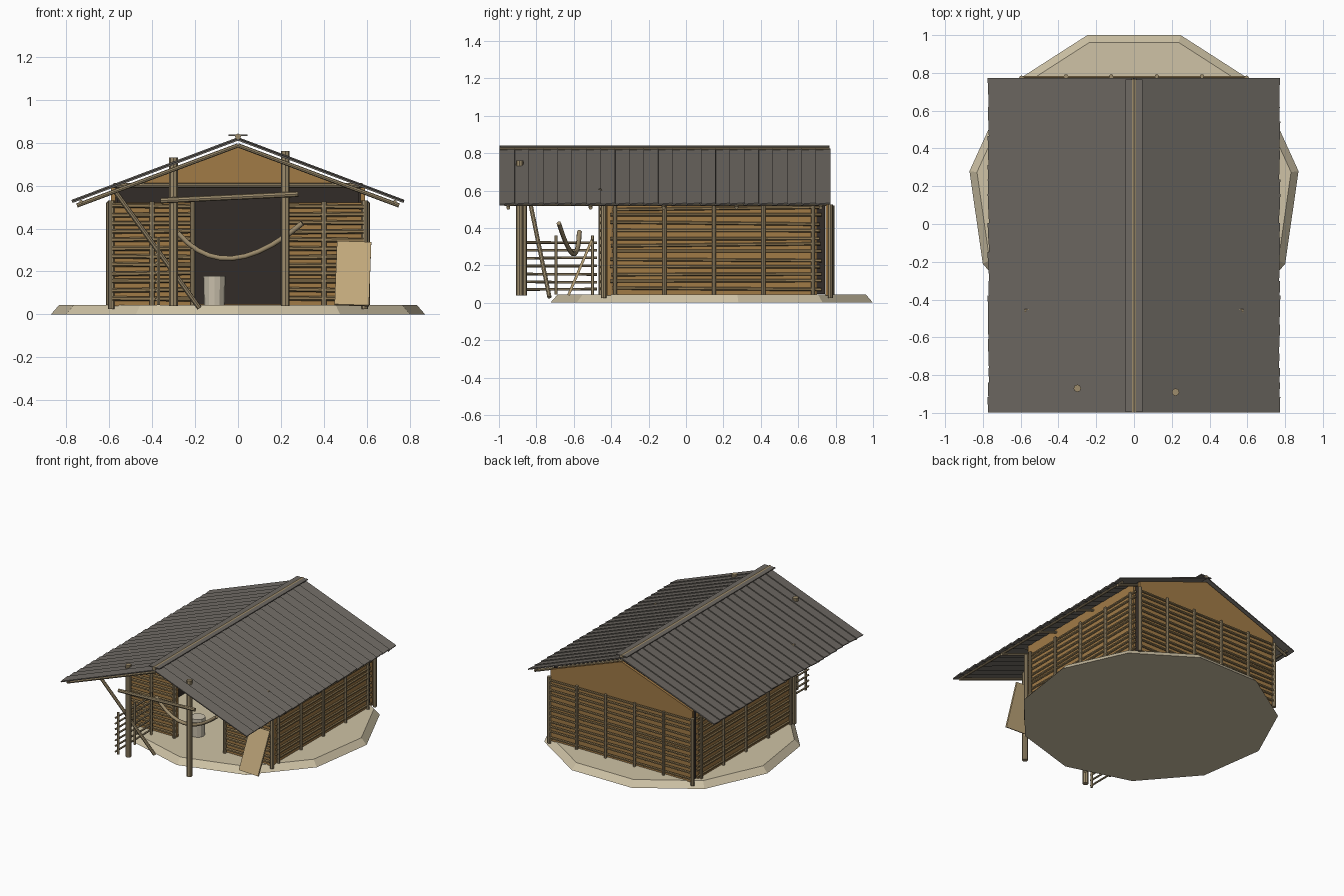
import bpy, bmesh, random
from math import atan2, sin, cos, pi, radians
from mathutils import Vector, Matrix

if "Cube" in bpy.data.objects:
    bpy.data.objects.remove(bpy.data.objects["Cube"])

random.seed(4)


def material(name, hexa):
    rgb = [(int(hexa[i:i + 2], 16) / 255) ** 2.2 for i in (0, 2, 4)]
    m = bpy.data.materials.new(name)
    m.diffuse_color = (*rgb, 1)
    m.use_nodes = True
    m.node_tree.nodes["Principled BSDF"].inputs["Base Color"].default_value = m.diffuse_color
    return m


POLE = material("weathered_wood", "9C8B6C")
STICK = material("stick_wood", "8E7853")
WALL = material("mud_wall", "A07A48")
DARK = material("dark_lining", "36302D")
ROOF = material("roof_grey", "6E6963")
EARTH = material("pale_earth", "CDC1A4")
BOARD = material("board_wood", "BFA67A")
PAIL = material("pail_cream", "C8BFAB")


def finish(bm, name, mat):
    bmesh.ops.recalc_face_normals(bm, faces=bm.faces)
    me = bpy.data.meshes.new(name)
    bm.to_mesh(me)
    bm.free()
    me.materials.append(mat)
    ob = bpy.data.objects.new(name, me)
    bpy.context.collection.objects.link(ob)
    return ob


def add_pole(bm, a, b, r, sides=8, r2=None):
    a, b = Vector(a), Vector(b)
    d = b - a
    mat = Matrix.Translation((a + b) / 2) @ d.to_track_quat('Z', 'Y').to_matrix().to_4x4()
    bmesh.ops.create_cone(bm, cap_ends=True, segments=sides, radius1=r,
                          radius2=r2 or r, depth=d.length, matrix=mat)


def poles(name, items, mat=POLE, sides=8):
    bm = bmesh.new()
    for a, b, r in items:
        add_pole(bm, a, b, r, sides)
    return finish(bm, name, mat)


def add_box(bm, lo, hi, rot=None):
    lo, hi = Vector(lo), Vector(hi)
    mat = Matrix.Translation((lo + hi) / 2) @ (rot or Matrix()) @ Matrix.Diagonal((*(hi - lo), 1))
    bmesh.ops.create_cube(bm, size=1, matrix=mat)


def boxes(name, items, mat):
    bm = bmesh.new()
    for it in items:
        add_box(bm, *it)
    return finish(bm, name, mat)


def prism_y(name, pts, y0, y1, mat):
    bm = bmesh.new()
    f = bm.faces.new([bm.verts.new((x, y0, z)) for x, z in pts])
    g = bmesh.ops.extrude_face_region(bm, geom=[f])
    bmesh.ops.translate(bm, vec=(0, y1 - y0, 0),
                        verts=[v for v in g['geom'] if isinstance(v, bmesh.types.BMVert)])
    return finish(bm, name, mat)


# eleven-sided earth mound
bm = bmesh.new()
rings = []
for r, z in ((0.88, 0), (0.84, 0.045)):
    rings.append([bm.verts.new((r * cos(-pi / 2 + i * 2 * pi / 11),
                                0.155 + r * sin(-pi / 2 + i * 2 * pi / 11), z)) for i in range(11)])
for i in range(11):
    j = (i + 1) % 11
    bm.faces.new((rings[0][i], rings[0][j], rings[1][j], rings[1][i]))
bm.faces.new(rings[0])
bm.faces.new(rings[1])
finish(bm, "earth_base", EARTH)

# walls: sides, front panels, back wall and gables, dark lining
boxes("side_walls", [((s * 0.58 - 0.01, -0.42, 0.04), (s * 0.58 + 0.01, 0.70, 0.59)) for s in (-1, 1)], WALL)
boxes("front_walls", [((-0.58, -0.44, 0.04), (-0.2, -0.42, 0.52)),
                      ((0.2, -0.44, 0.04), (0.58, -0.42, 0.52))], WALL)
prism_y("back_wall", [(-0.59, 0.04), (0.59, 0.04), (0.59, 0.575), (0, 0.79), (-0.59, 0.575)], 0.745, 0.765, WALL)
prism_y("front_gable", [(-0.55, 0.59), (0.55, 0.59), (0, 0.79)], -0.44, -0.42, WALL)
boxes("dark_lining", [((-0.575, 0.70, 0.046), (0.575, 0.744, 0.59)),
                      ((-0.569, -0.41, 0.046), (-0.56, 0.70, 0.59)),
                      ((0.56, -0.41, 0.046), (0.569, 0.70, 0.59))], DARK)

# horizontal sticks and uprights on every wall
ROWS = [0.075 + i * 0.039 for i in range(12)]
jit = lambda a=0.007: random.uniform(-a, a)
sticks, ups = [], []
for z in ROWS:
    for s in (-1, 1):
        sticks.append(((s * 0.597, -0.40 + jit(), z + jit()), (s * 0.597, 0.72 + jit(), z + jit()), 0.009))
        sticks.append(((s * 0.2, -0.45, z + jit(0.004)), (s * 0.585, -0.45, z + jit(0.004)), 0.011))
    sticks.append(((-0.59, 0.775, z + jit()), (0.59, 0.775, z + jit()), 0.009))
for s in (-1, 1):
    ups += [((s * 0.603, -0.38 + i * 0.265, 0.045), (s * 0.603, -0.38 + i * 0.265, 0.52), 0.011) for i in range(5)]
    ups += [((s * x, -0.455, 0.04), (s * x, -0.455, 0.525), 0.012) for x in (0.21, 0.40)]
    ups.append(((s * 0.59, -0.44, 0.025), (s * 0.59, -0.44, 0.53), 0.015))
    ups.append(((s * 0.595, 0.772, 0.025), (s * 0.595, 0.772, 0.525), 0.014))
ups += [((-0.36 + i * 0.24, 0.782, 0.045), (-0.36 + i * 0.24, 0.782, 0.52), 0.011) for i in range(4)]
poles("wall_sticks", sticks, STICK, 6)
poles("wall_uprights", ups, POLE, 8)

# roof: overlapping metal strips on both slopes
slope = atan2(0.29, 0.77)
N, W = 23, 1.765 / 23
bm = bmesh.new()
for s in (-1, 1):
    for i in range(N):
        y = -0.995 + (i + 0.5) * W
        L = 0.823 + jit(0.003)
        rot = Matrix.Rotation(s * slope, 4, 'Y') @ Matrix.Rotation(radians(5), 4, 'X')
        c = Vector((s * cos(slope) * L / 2, y, 0.817 - sin(slope) * L / 2))
        h = Vector((L / 2, W / 2 + 0.003, 0.004))
        add_box(bm, c - h, c + h, rot)
finish(bm, "roof_sheets", ROOF)
boxes("ridge_cap", [((-0.045, -0.995, 0.831), (0.045, 0.765, 0.838))], ROOF)
poles("ridge_pole", [((0, -0.998, 0.828), (0, 0.768, 0.828), 0.014)])

# rafters and eave purlins
raf = []
for s in (-1, 1):
    raf += [((0, y, 0.787), (s * 0.75, y, 0.507), 0.01) for y in (-0.95, -0.51, -0.12, 0.27, 0.72)]
    raf.append(((s * 0.73, -0.97, 0.525), (s * 0.73, 0.75, 0.525), 0.008))
poles("rafters", raf)

# porch posts, beams and brace
poles("porch_posts", [((-0.30, -0.87, 0.04), (-0.30, -0.87, 0.73), 0.02),
                      ((0.22, -0.89, 0.04), (0.22, -0.89, 0.76), 0.02)])
poles("porch_beams", [((-0.36, -0.90, 0.53), (0.28, -0.91, 0.56), 0.013),
                      ((-0.58, -0.46, 0.60), (0.58, -0.46, 0.60), 0.011)])
poles("porch_brace", [((-0.57, -0.84, 0.57), (-0.18, -0.73, 0.03), 0.012)])

# side fence of the porch
fence = [((-0.38, -0.91, 0.07 + i * 0.042), (-0.38, -0.475, 0.07 + i * 0.042 + jit(0.004)), 0.007) for i in range(7)]
fence += [((-0.37, y, 0.045), (-0.37, y, 0.36), 0.009) for y in (-0.89, -0.695, -0.5)]
poles("porch_fence", fence, POLE, 6)

# hanging hammock rope
cu = bpy.data.curves.new("hammock", 'CURVE')
cu.dimensions = '3D'
cu.bevel_depth = 0.013
cu.bevel_resolution = 1
cu.use_fill_caps = True
sp = cu.splines.new('POLY')
sp.points.add(10)
P0, P1, P2 = Vector((-0.28, -0.57, 0.38)), Vector((-0.06, -0.583, 0.12)), Vector((0.30, -0.68, 0.425))
for i, p in enumerate(sp.points):
    t = i / 10
    p.co = (*(P0 * (1 - t) ** 2 + P1 * 2 * t * (1 - t) + P2 * t * t), 1)
cu.materials.append(POLE)
bpy.context.collection.objects.link(bpy.data.objects.new("hammock", cu))

# leaning board and pail
lean = Matrix.Rotation(radians(-23), 4, 'X') @ Matrix.Rotation(radians(2), 4, 'Y')
boxes("leaning_board", [((0.455, -0.572, 0.03), (0.615, -0.558, 0.35), lean)], BOARD)
bm = bmesh.new()
add_pole(bm, (-0.11, -0.32, 0.045), (-0.11, -0.32, 0.18), 0.048, 12, 0.052)
finish(bm, "pail", PAIL)
